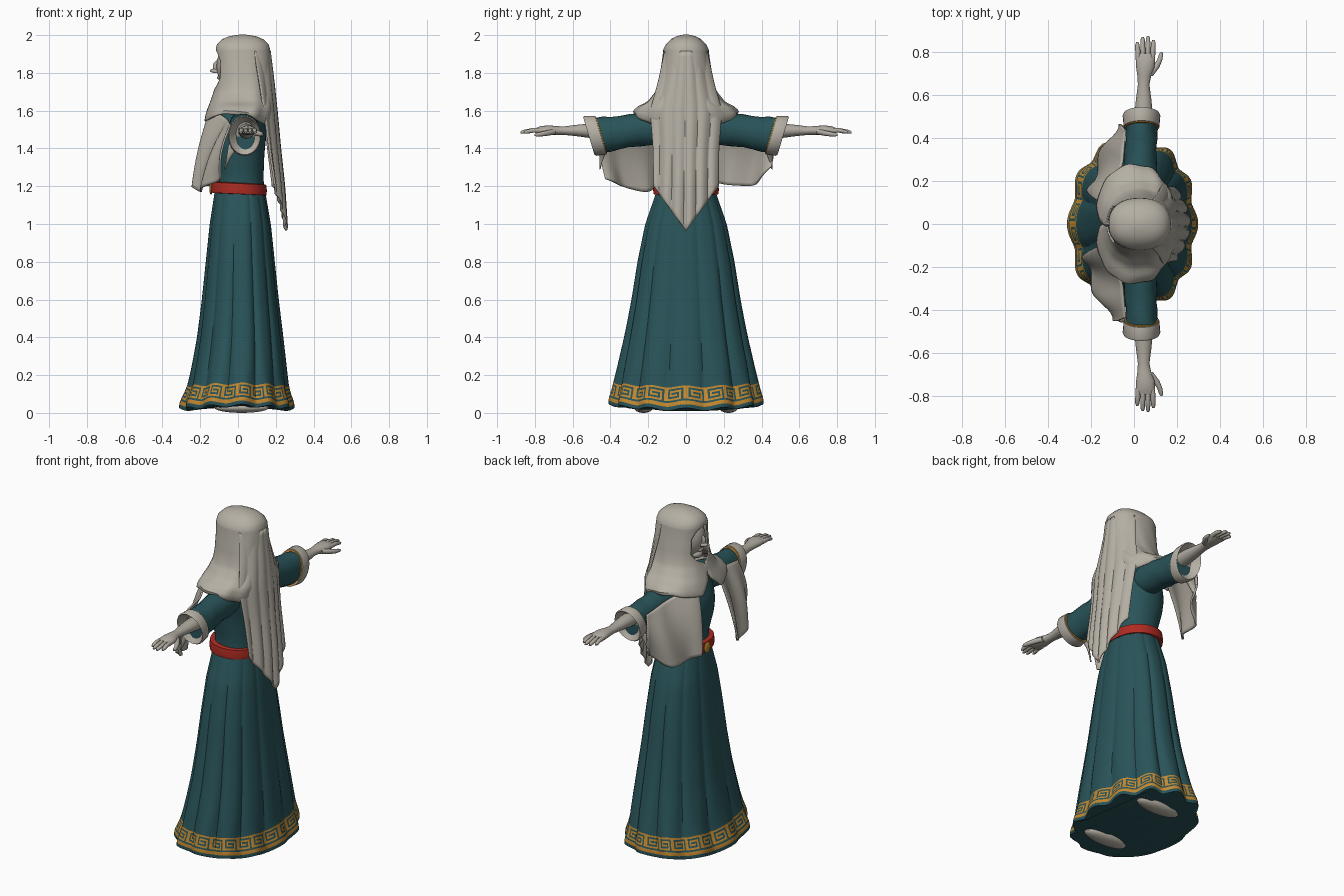
import bpy, bmesh, math
from math import sin, cos, pi


def material(name, rgb):
    m = bpy.data.materials.new(name)
    m.diffuse_color = (*rgb, 1)
    return m


CLOTH = material("pale_cloth", (0.46, 0.43, 0.37))
SKIN = material("pale_skin", (0.43, 0.40, 0.35))
TEAL = material("dark_teal", (0.022, 0.088, 0.100))
RED = material("red_sash", (0.42, 0.025, 0.016))
GOLD = material("gold_trim", (0.55, 0.25, 0.03))


def lerp_rows(rows, t):
    """Interpolate tuples keyed by their first value (ascending)."""
    if t <= rows[0][0]:
        return rows[0][1:]
    for a, b in zip(rows, rows[1:]):
        if t <= b[0]:
            k = (t - a[0]) / (b[0] - a[0])
            return [p + (q - p) * k for p, q in zip(a[1:], b[1:])]
    return rows[-1][1:]


def smooth_rows(rows, t, r=.03):
    """Average nearby samples to round off a profile."""
    s = [lerp_rows(rows, t + d * r) for d in (-1, -.5, 0, .5, 1)]
    return [sum(c) / 5 for c in zip(*s)]


def grid(name, f, nu, nv, mats, closed=True, caps=(), pick=None, thick=0):
    """Surface from f(i, j): i runs round or across, j runs along."""
    bm = bmesh.new()
    cols = nu if closed else nu + 1
    v = [[bm.verts.new(f(i, j)) for i in range(cols)] for j in range(nv + 1)]
    for j in range(nv):
        for i in range(nu):
            k = (i + 1) % cols
            face = bm.faces.new((v[j][i], v[j][k], v[j + 1][k], v[j + 1][i]))
            face.material_index = pick(i, j) if pick else 0
    for c in caps:
        bm.faces.new(v[c])
    bmesh.ops.remove_doubles(bm, verts=bm.verts, dist=1e-5)
    bmesh.ops.recalc_face_normals(bm, faces=bm.faces)
    me = bpy.data.meshes.new(name)
    bm.to_mesh(me)
    bm.free()
    ob = bpy.data.objects.new(name, me)
    bpy.context.collection.objects.link(ob)
    for m in mats:
        me.materials.append(m)
    if thick:
        s = ob.modifiers.new("thickness", 'SOLIDIFY')
        s.thickness, s.offset = thick, 0
    bpy.ops.object.select_all(action='DESELECT')
    bpy.context.view_layer.objects.active = ob
    ob.select_set(True)
    bpy.ops.object.shade_smooth_by_angle(angle=math.radians(40))
    return ob


def ellipsoid(name, loc, rad, mat):
    def f(i, j):
        a, b = 2 * pi * i / 24, pi * (j + 0.02) / 12.04
        return (loc[0] + rad[0] * sin(b) * cos(a), loc[1] + rad[1] * sin(b) * sin(a), loc[2] + rad[2] * cos(b))
    return grid(name, f, 24, 12, [mat], caps=(0, 12))


def oval(xf, xb, hy, a, e=2.0):
    c, s = cos(a), sin(a)
    return ((xf + xb) / 2 + (xb - xf) / 2 * math.copysign(abs(c) ** (2 / e), c),
            hy * math.copysign(abs(s) ** (2 / e), s))


def tube(name, rings, mat, slant=0, n=20, wrinkle=0):
    """Rings (x, y, z, rx, rz) strung along y."""
    def f(i, j):
        x, y, z, rx, rz = rings[j]
        a = 2 * pi * i / n
        w = 1 + wrinkle * sin(3 * a + 2.2 * j)
        dz = rz * sin(a) * w
        return (x + rx * cos(a) * w, y + math.copysign(slant * dz, y * slant * dz), z + dz)
    return grid(name, f, n, len(rings) - 1, [mat], caps=(0, len(rings) - 1))


# Skirt: creased folds above, rounded waves and a key pattern at the flared hem
KEY = ["##########", "#........#", "#.######.#", "#.#....#.#", "#.####.#.#",
       "#......#.#", "########.#", "..........", "##########", "##########"]
SKIRT = [(0, -.300, .288, .400), (.05, -.300, .288, .403), (.1, -.276, .270, .389), (.15, -.258, .260, .378),
         (.25, -.238, .251, .357), (.4, -.212, .235, .325), (.6, -.188, .212, .288), (.8, -.168, .192, .257),
         (1.0, -.148, .172, .217), (1.1, -.133, .155, .182), (1.2, -.118, .138, .148)]
levels = [.02, .022, .03] + [.042 + .0100 * k for k in range(11)] + [.16 + .04 * k for k in range(27)]


def skirt(i, j):
    z = levels[j]
    a = 2 * pi * i / 240
    xf, xb, hy = smooth_rows(SKIRT, z, .02)
    ph = 6 * a + .5 * sin(a)
    hem = max(0, 1 - z / .25)
    crease = .35 - (1 - abs(cos(ph))) ** 1.7
    wave = .5 * cos(2 * ph)
    w = 1 + (.065 * (1 - z / 1.25) + .02) * (crease + (wave - crease) * hem)
    if j == 0:
        w *= .94
    x, y = oval(xf, xb, hy, a, 2.15)
    lift = max(0, 1 - z / .5) * (.022 * sin(a) ** 2 + .008 * cos(2 * ph) - .004)
    return (.005 + (x - .005) * w, y * w * .985, z + lift)


grid("skirt", skirt, 240, len(levels) - 1, [TEAL, GOLD], caps=(0, len(levels) - 1),
     pick=lambda i, j: int(3 <= j < 13 and KEY[12 - j][i % 10] == "#"))

# Bodice
BODICE = [(1.15, -.12, .14, .15), (1.25, -.112, .135, .145), (1.38, -.145, .14, .165),
          (1.46, -.145, .15, .18), (1.54, -.11, .145, .19), (1.6, -.08, .12, .15), (1.64, -.04, .08, .07)]


def bodice(i, j):
    z = 1.15 + .49 * j / 20
    return (*oval(*smooth_rows(BODICE, z), 2 * pi * i / 40, 2.2), z)


grid("bodice", bodice, 40, 20, [TEAL], caps=(0, 20))

# Sash and buckle
SASH = [(1.157, .145), (1.159, .164), (1.185, .166), (1.214, .162), (1.218, .142)]


def sash(i, j):
    z, r = SASH[j]
    a = 2 * pi * i / 48
    x, y = oval(.005 - r * .89, .005 + r * .89, r * 1.05, a, 2.2)
    return (x, y, z - .007 * cos(a))


grid("sash", sash, 48, 4, [RED], caps=(0, 4))
ellipsoid("buckle", (-.143, 0, 1.188), (.009, .028, .032), GOLD)

# Head, nose, lips and neck
ellipsoid("face", (-.025, 0, 1.835), (.090, .085, .115), SKIN)
tube("nose", [(-.108, -.017, 1.806, .008, .008), (-.114, -.009, 1.809, .022, .010), (-.119, 0, 1.812, .030, .012),
              (-.114, .009, 1.809, .022, .010), (-.108, .017, 1.806, .008, .008)], SKIN)
ellipsoid("nose_bridge", (-.108, 0, 1.832), (.025, .010, .034), SKIN)
ellipsoid("lips", (-.101, 0, 1.775), (.010, .024, .010), SKIN)
ellipsoid("chin", (-.077, 0, 1.745), (.028, .038, .026), SKIN)
ellipsoid("neck", (.01, 0, 1.66), (.06, .06, .13), SKIN)

# Hood and shoulder cowl: z, front, back, half width, half opening angle
HOOD = [(1.53, -.18, .165, .268, .30), (1.57, -.172, .18, .274, .16), (1.61, -.158, .19, .247, .03),
        (1.65, -.142, .188, .197, 0), (1.70, -.125, .182, .158, .0), (1.735, -.118, .18, .146, .40),
        (1.77, -.115, .178, .138, .60), (1.86, -.113, .172, .124, .62), (1.905, -.114, .168, .118, .40),
        (1.925, -.114, .166, .116, .0), (1.95, -.108, .158, .103, .0), (1.975, -.082, .132, .078, 0),
        (1.99, -.045, .095, .05, 0), (1.998, .005, .045, .016, 0)]
hood_z = [1.54 + .38 * k / 28 for k in range(29)] + [1.926, 1.938, 1.95, 1.963, 1.975, 1.983, 1.99, 1.995, 1.998]


def hood(i, j):
    z = hood_z[j]
    xf, xb, hy, gap = lerp_rows(HOOD, z)
    a = (pi - gap) * (2 * i / 72 - 1)
    w = 1 + .022 * sin(11 * a + 9 * z) * cos(a / 2) * max(0, min(1, (1.88 - z) * 5))
    x, y = oval(xf, xb, hy, a, 2.3)
    side = max(0, 1.64 - z) / .1
    return (x * w, y * w, z + side * (.05 * abs(sin(a)) ** 2 - .03 * max(0, cos(a + .4 * math.copysign(1, -a)))))


grid("hood", hood, 72, len(hood_z) - 1, [CLOTH], closed=False, caps=(len(hood_z) - 1,), thick=.008)

# Long pointed veil down the back: z, x at centre, half width
VEIL = [(.9, .258, .175), (1.2, .24, .17), (1.4, .220, .172), (1.6, .203, .188), (1.75, .188, .145), (1.94, .166, .105)]


def veil(i, j):
    u, v = 2 * i / 60 - 1, j / 30
    z = 1.915 + (.965 + .235 * abs(u) - 1.915) * v
    xc, hw = smooth_rows(VEIL, z)
    fold = (.004 + .014 * v) * (abs(sin(u * 8.5 + .7 * v)) - .6)
    return (xc - .085 * u * u * (1 - .4 * v) + fold, hw * u, z)


grid("back_veil", veil, 60, 30, [CLOTH], closed=False, thick=.01)

# Upper and lower edges of the front cloths: u, x, y, z
TOP = [(0, -.15, .09, 1.61), (.3, -.10, .19, 1.585), (.5, -.055, .27, 1.555), (1, -.04, .445, 1.525)]
LOW = {-1: [(0, -.228, .14, 1.20), (.3, -.215, .22, 1.165), (.7, -.16, .35, 1.205), (1, -.09, .435, 1.24)],
       1: [(0, -.205, .14, 1.22), (.35, -.18, .25, 1.205), (.65, -.13, .36, 1.20), (1, -.045, .46, 1.31)]}

for s, side in ((-1, "right"), (1, "left")):
    # Draped front cloth hanging from shoulder and arm
    def drape(i, j):
        u, v = i / 36, j / 20
        x, y, z = (p + (q - p) * v for p, q in zip(smooth_rows(TOP, u, .08), smooth_rows(LOW[s], u, .08)))
        w = .018 * v ** .6 * sin(11 * u + 1.5 * v)
        bow = sin(pi * v)
        return (x - .8 * w - (.012 + .015 * u) * bow, s * (y + .5 * w + .025 * bow * u), z)
    grid(side + "_drape", drape, 36, 20, [CLOTH], closed=False, thick=.01)

    # Inner fold of the hanging sleeve, under the cuff
    def fold(i, j):
        u, v = i / 16, j / 10
        return (-.05 + .10 * u * (1 - .6 * v) - .02 * v, s * (.455 - .03 * v * u), 1.42 - v * (.10 * (1 - u) + .03))
    grid(side + "_sleeve_fold", fold, 16, 10, [CLOTH], closed=False, thick=.008)

    def arm(name, rings, mat, **kw):
        tube(side + "_" + name, [(x, s * y, z, a, b) for x, y, z, a, b in rings], mat, **kw)

    arm("sleeve", [(.03, .08, 1.50, .07, .085), (.03, .15, 1.51, .08, .09), (.03, .20, 1.505, .08, .09),
                   (.03, .25, 1.50, .077, .087), (.03, .30, 1.492, .076, .087), (.032, .35, 1.484, .074, .088),
                   (.035, .40, 1.477, .073, .092), (.035, .44, 1.472, .073, .094),
                   (.035, .47, 1.472, .073, .092)], TEAL, n=28, wrinkle=.04)
    arm("sleeve_trim", [(.035, .446, 1.472, .07, .088), (.035, .447, 1.472, .079, .098),
                        (.035, .453, 1.472, .079, .098), (.035, .455, 1.472, .07, .088)], GOLD, slant=.3, n=28)
    arm("cuff", [(.035, .450, 1.471, .074, .092), (.035, .452, 1.471, .083, .102), (.035, .505, 1.467, .088, .106),
                 (.035, .515, 1.467, .083, .100), (.038, .50, 1.472, .072, .086), (.04, .475, 1.48, .05, .06)],
        CLOTH, slant=.3, n=28)
    # Forearm and palm
    arm("forearm", [(.045, .42, 1.49, .045, .042), (.045, .52, 1.494, .042, .037), (.045, .58, 1.495, .036, .030),
                    (.045, .65, 1.494, .027, .022), (.048, .69, 1.495, .032, .024), (.053, .73, 1.496, .043, .026),
                    (.053, .77, 1.496, .045, .022), (.053, .795, 1.494, .040, .014)], SKIN)
    # Fingers and thumb
    for k, tip in enumerate((.848, .872, .876, .858)):
        x = .020 + .022 * k
        dx = (k - 1.5) * .0015
        arm(f"finger_{k + 1}", [(x, .765, 1.495, .012, .014), (x + dx, .81, 1.496, .012, .013),
                                (x + 2 * dx, tip - .012, 1.488, .010, .010), (x + 2 * dx, tip, 1.485, .005, .005)],
            SKIN, n=10)
    arm("thumb", [(.07, .69, 1.49, .018, .016), (.10, .73, 1.482, .018, .015), (.120, .765, 1.476, .012, .013),
                  (.126, .79, 1.473, .010, .010), (.128, .802, 1.472, .005, .005)], SKIN, n=10)
    # Shoe peeking under the hem
    ellipsoid(side + "_shoe", (.02, s * .225, .028), (.145, .05, .028), CLOTH)
